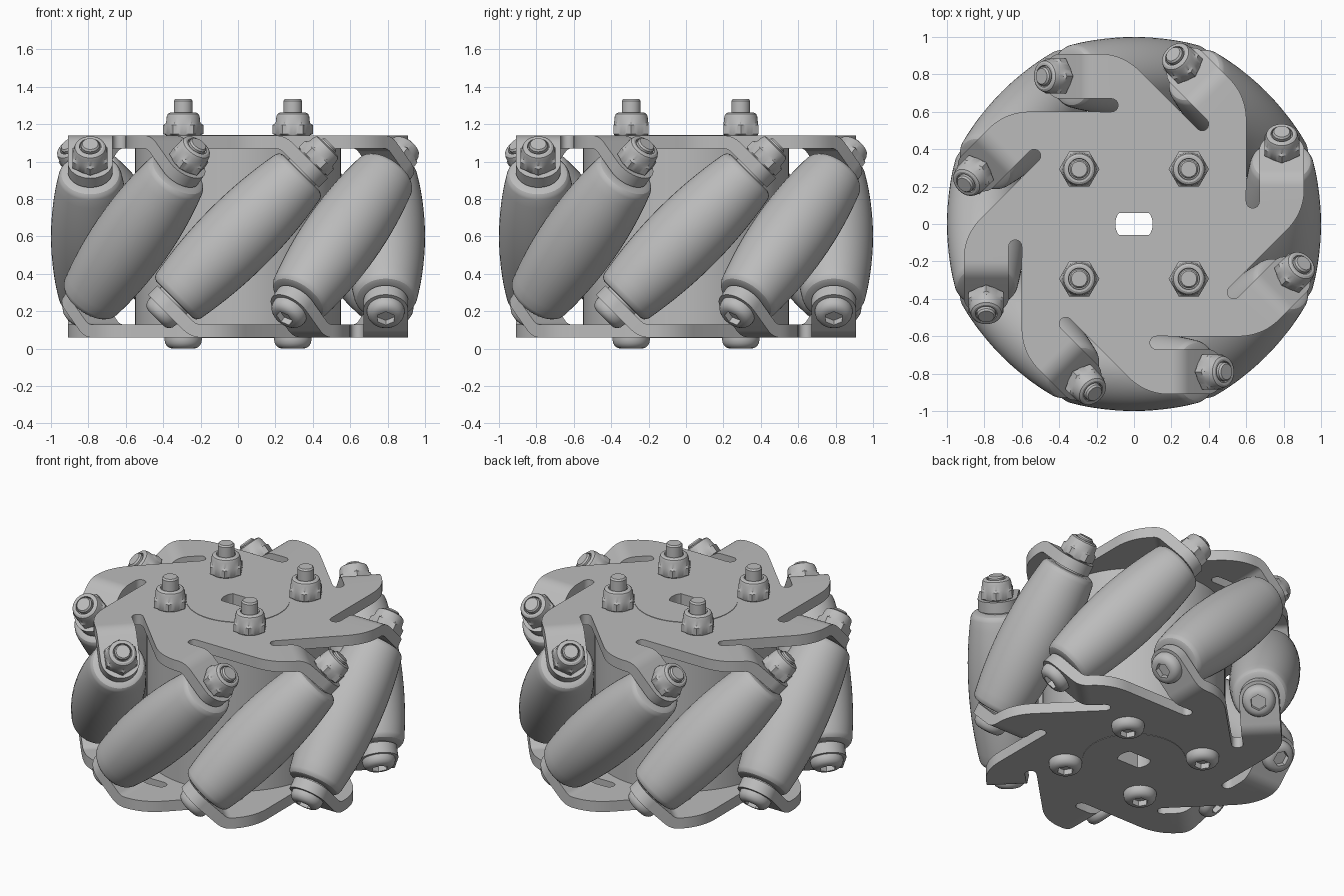
import bpy, bmesh
from math import sin, cos, pi, sqrt, radians
from mathutils import Matrix, Vector

cube = bpy.data.objects.get("Cube")
if cube:
    bpy.data.objects.remove(cube)

GREY = (0.5, 0.5, 0.5, 1)
steel = bpy.data.materials.new("grey_metal")
steel.use_nodes = True
steel.diffuse_color = GREY
steel.node_tree.nodes["Principled BSDF"].inputs["Base Color"].default_value = GREY

MID = 0.6            # height of the wheel's middle plane
TOP = 1.14           # upper face of the top plate
THICK = 0.07
AXIS_R = 0.79        # distance of roller axes from the wheel axis
ARMS = 8


def finish(bm, name):
    """Clean a bmesh into a shaded mesh."""
    bmesh.ops.remove_doubles(bm, verts=bm.verts, dist=0.0002)
    bmesh.ops.recalc_face_normals(bm, faces=bm.faces)
    mesh = bpy.data.meshes.new(name)
    bm.to_mesh(mesh)
    bm.free()
    mesh.polygons.foreach_set("use_smooth", [True] * len(mesh.polygons))
    mesh.set_sharp_from_angle(angle=radians(28))
    mesh.materials.append(steel)
    return mesh


def place(mesh, name, matrix=Matrix()):
    ob = bpy.data.objects.new(name, mesh)
    ob.matrix_world = matrix
    bpy.context.collection.objects.link(ob)


def round_(r):
    return lambda a: r


def hexa(r):
    """Hexagon of corner radius r, as radius by angle."""
    return lambda a: r * cos(pi / 6) / cos(a % (pi / 3) - pi / 6)


def double_d(a):
    """Shaft hole: a circle with two flats."""
    return min(0.1, 0.06 / max(abs(sin(a)), 0.001))


def lathe(name, rings, seg=48, closed=False):
    """Skin rings of (radius or shape, height) around z."""
    bm = bmesh.new()
    loops = []
    for shape, h in rings:
        f = shape if callable(shape) else round_(shape)
        angles = [2 * pi * i / seg for i in range(seg)]
        loops.append([bm.verts.new((f(a) * cos(a), f(a) * sin(a), h)) for a in angles])
    pairs = list(zip(loops, loops[1:]))
    if closed:
        pairs.append((loops[-1], loops[0]))
    else:
        bm.faces.new(loops[0])
        bm.faces.new(loops[-1])
    for a, b in pairs:
        for i in range(seg):
            j = (i + 1) % seg
            bm.faces.new((a[i], a[j], b[j], b[i]))
    return finish(bm, name)


# Bent mounting plate with eight arms, slits and folded tabs
BEND_R, HALF = 0.13, 0.12
BEND_X = 0.198
SLIT_X, SLIT_R = 0.12, 0.035


def arm_outline():
    corner = Vector((0.06, -0.91))
    start = corner + Vector((-0.13, 0.13)) * 0.75
    end = corner + Vector((0.125, 0))
    pts = []
    for i in range(11):
        t = i / 10
        pts.append(start * (1 - t) ** 2 + corner * 2 * t * (1 - t) + end * t * t)
    pts += [Vector((BEND_X, -AXIS_R - HALF)), Vector((BEND_X, -AXIS_R + HALF))]
    slit_y = -AXIS_R + HALF + SLIT_R
    for i in range(9):
        a = -pi / 2 - pi * i / 8
        pts.append(Vector((SLIT_X + SLIT_R * cos(a), slit_y + SLIT_R * sin(a))))
    return pts


def tab_rows():
    """Rows of (outer x, outer z, inner x, inner z, half width)."""
    rows = []
    zc = TOP - BEND_R
    inner = BEND_R - THICK
    for i in range(9):
        a = pi / 4 * i / 8
        rows.append((BEND_X + BEND_R * sin(a), zc + BEND_R * cos(a),
                     BEND_X + inner * sin(a), zc + inner * cos(a), HALF))
    ox, oz, ix, iz, _ = rows[-1]
    for i in range(13):
        b = pi / 2 * i / 12
        d = (0.15 + HALF * sin(b)) * sqrt(0.5)
        rows.append((ox + d, oz - d, ix + d, iz - d, HALF * cos(b)))
    return rows


def make_plate():
    bm = bmesh.new()
    turns = [Matrix.Rotation(2 * pi * k / ARMS, 4, 'Z') for k in range(ARMS)]
    outline = [m @ Vector((p.x, p.y, TOP)) for m in turns for p in arm_outline()]
    bore = [Vector((0.31 * cos(2 * pi * i / 64), 0.31 * sin(2 * pi * i / 64), TOP))
            for i in range(64)]
    for loop in (outline, bore):
        vs = [bm.verts.new(p) for p in loop]
        for a, b in zip(vs, vs[1:] + vs[:1]):
            bm.edges.new((a, b))
    bmesh.ops.triangle_fill(bm, edges=bm.edges[:], use_beauty=True, normal=(0, 0, 1))
    # underside and walls, left open where the tabs fold away
    folds = [m @ Vector((BEND_X, -AXIS_R, TOP)) for m in turns]
    tops = bm.faces[:]
    rim = [e for e in bm.edges if len(e.link_faces) == 1]
    low = {v: bm.verts.new(v.co - Vector((0, 0, THICK))) for v in bm.verts[:]}
    for f in tops:
        bm.faces.new([low[v] for v in reversed(f.verts)])
    for e in rim:
        a, b = e.verts
        middle = (a.co + b.co) / 2
        if min((middle - f).length for f in folds) > 0.001:
            bm.faces.new((a, b, low[b], low[a]))
    # folded tabs
    for m in turns:
        last = None
        for ox, oz, ix, iz, w in tab_rows():
            row = [bm.verts.new(m @ Vector((x, -AXIS_R + y, z)))
                   for x, y, z in ((ox, -w, oz), (ox, w, oz), (ix, w, iz), (ix, -w, iz))]
            if last:
                for i in range(4):
                    j = (i + 1) % 4
                    bm.faces.new((last[i], last[j], row[j], row[i]))
            last = row
    return finish(bm, "plate")


plate = make_plate()
flip = Matrix.Translation((0, 0, 2 * MID)) @ Matrix.Rotation(pi, 4, 'Y')
place(plate, "top_plate")
place(plate, "bottom_plate", flip)

# Hub drum with a shaft boss that passes through both plates
low_z, high_z = 2 * MID - TOP - 0.003, TOP + 0.003
hub = lathe("hub", [(double_d, low_z), (0.31, low_z), (0.31, 0.13), (0.55, 0.13),
                    (0.55, 1.07), (0.31, 1.07), (0.31, high_z), (double_d, high_z)],
            seg=96, closed=True)
place(hub, "hub")


# Shared fasteners
def nut_rings(tip):
    """Locking nut with a round collar and a bolt end at height tip."""
    return [(0.09, 0), (hexa(0.108), 0.008), (hexa(0.108), 0.055), (0.092, 0.066),
            (0.088, 0.1), (0.082, 0.115), (0.07, 0.122), (0.058, 0.122),
            (0.055, 0.108), (0.05, 0.108), (0.05, tip - 0.01), (0.042, tip)]


def head_rings(height):
    """Button head with a hexagonal socket."""
    dome = [(0.1, 0), (0.1, 0.012)]
    dome += [(0.056 + 0.044 * cos(a), 0.012 + (height - 0.012) * sin(a))
             for a in (pi / 8, pi / 4, 3 * pi / 8, pi / 2)]
    return dome + [(hexa(0.05), height), (hexa(0.05), height - 0.035)]


roller_nut = lathe("roller_nut", nut_rings(0.14))
hub_nut = lathe("hub_nut", nut_rings(0.195))
button_head = lathe("button_head", head_rings(0.06))
washer = lathe("washer", [(0.1, 0), (0.1, 0.035)])

# Barrel roller, thickest in the middle with rounded rims
END = 0.48
barrel = [(0.21 - 0.2 * s * s, s) for s in [-0.445 + 0.89 * i / 16 for i in range(17)]]
rim = [(0.165, 0.46), (0.154, 0.473), (0.136, END), (0.1, END)]
roller = lathe("roller", [(r, -s) for r, s in reversed(rim)] + barrel + rim)

for k in range(ARMS):
    frame = (Matrix.Rotation(2 * pi * k / ARMS, 4, 'Z')
             @ Matrix.Translation((0, -AXIS_R, MID)) @ Matrix.Rotation(pi / 4, 4, 'Y'))
    turn = Matrix.Rotation(pi, 4, 'X')
    place(roller, f"roller_{k + 1}", frame)
    place(washer, f"upper_washer_{k + 1}", frame @ Matrix.Translation((0, 0, 0.47)))
    place(washer, f"lower_washer_{k + 1}", frame @ Matrix.Translation((0, 0, -0.505)))
    place(roller_nut, f"roller_nut_{k + 1}", frame @ Matrix.Translation((0, 0, 0.56)))
    place(button_head, f"roller_screw_{k + 1}",
          frame @ Matrix.Translation((0, 0, -0.56)) @ turn)

# Four bolts clamping the plates to the hub
for i, (sx, sy) in enumerate([(1, 1), (-1, 1), (-1, -1), (1, -1)]):
    x, y = 0.293 * sx, 0.293 * sy
    place(hub_nut, f"hub_nut_{i + 1}", Matrix.Translation((x, y, TOP)))
    place(button_head, f"hub_screw_{i + 1}",
          Matrix.Translation((x, y, 2 * MID - TOP)) @ Matrix.Rotation(pi, 4, 'X'))
